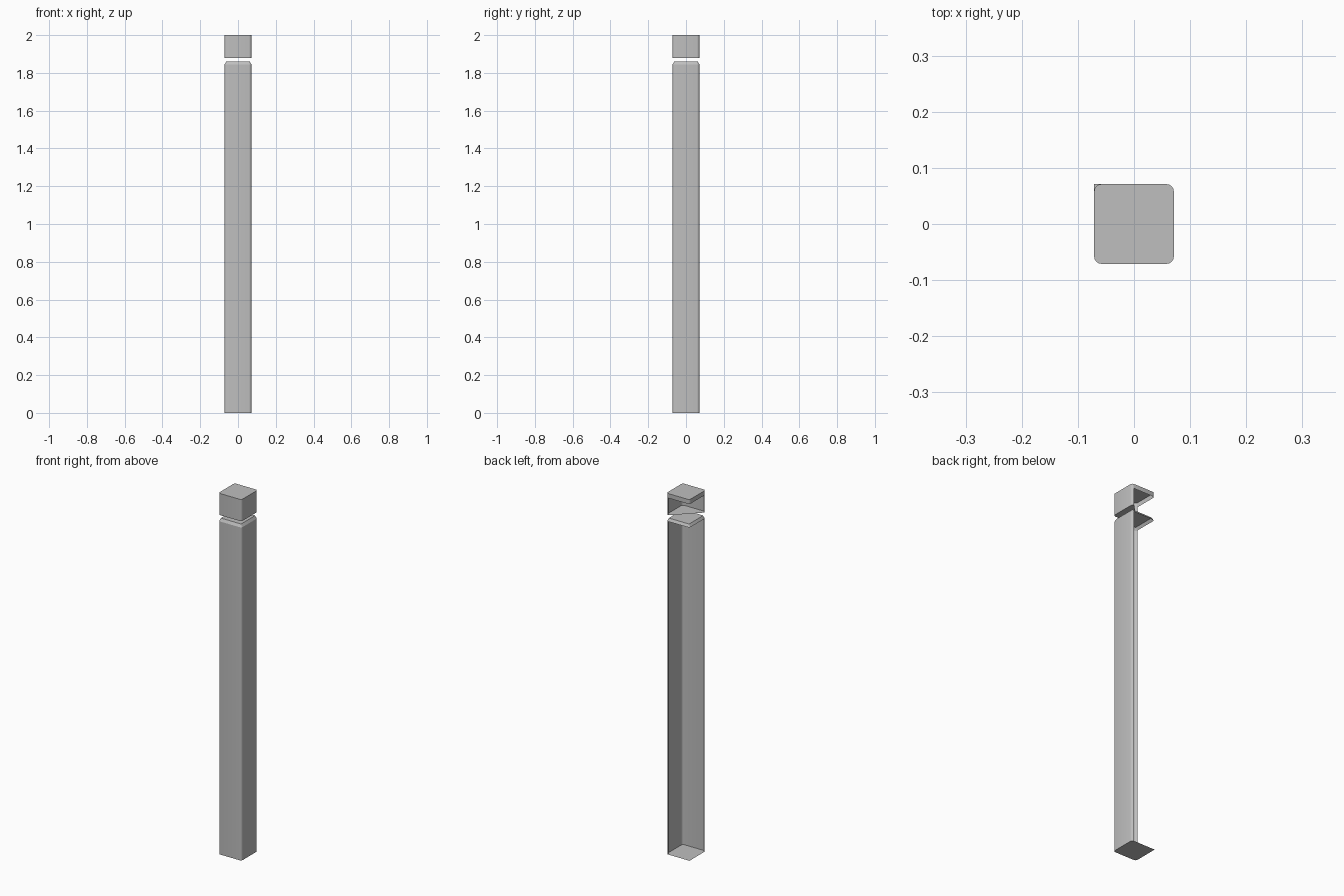
import bpy, bmesh, math

cube = bpy.data.objects.get("Cube")
if cube:
    bpy.data.objects.remove(cube, do_unlink=True)

HALF, RADIUS, STEPS = 0.071, 0.013, 4

grey = bpy.data.materials.new("light_grey")
grey.use_nodes = True
colour = (0.52, 0.52, 0.52, 1)
grey.diffuse_color = colour
grey.node_tree.nodes["Principled BSDF"].inputs["Base Color"].default_value = colour


def corner(sx, sy, inset=0.0):
    """Rounded corner points, running clockwise seen from above."""
    start = math.atan2(sy, sx) + math.pi / 4
    c = HALF - RADIUS
    r = RADIUS - inset
    return [(sx * c + r * math.cos(start - i * math.pi / 2 / STEPS),
             sy * c + r * math.sin(start - i * math.pi / 2 / STEPS))
            for i in range(STEPS + 1)]


def three_corners(inset=0.0):
    return corner(1, 1, inset) + corner(1, -1, inset) + corner(-1, -1, inset)


def full_ring(inset=0.0):
    return three_corners(inset) + corner(-1, 1, inset)


def finish(name, bm):
    mesh = bpy.data.meshes.new(name)
    bm.to_mesh(mesh)
    bm.free()
    mesh.materials.append(grey)
    ob = bpy.data.objects.new(name, mesh)
    bpy.context.collection.objects.link(ob)
    bpy.ops.object.select_all(action="DESELECT")
    ob.select_set(True)
    bpy.context.view_layer.objects.active = ob
    bpy.ops.object.shade_smooth_by_angle(angle=math.radians(30))


def sheet(name, low, z0, high, z1, closed):
    """Thin skin between two matching outlines."""
    bm = bmesh.new()
    a = [bm.verts.new((x, y, z0)) for x, y in low]
    b = [bm.verts.new((x, y, z1)) for x, y in high]
    n = len(a)
    for i in range(n if closed else n - 1):
        j = (i + 1) % n
        bm.faces.new((a[j], a[i], b[i], b[j]))
    finish(name, bm)


def plate(name, outline, z, up=True):
    bm = bmesh.new()
    verts = [bm.verts.new((x, y, z)) for x, y in outline]
    bm.faces.new(verts[::-1] if up else verts)
    finish(name, bm)


# Column: two open sides, square back-left base corner, bevelled lid
base = three_corners() + [(-HALF, HALF)]
plate("column_base", base, 0.0, up=False)
sheet("column_walls", three_corners(), 0.0, three_corners(), 1.845, False)
sheet("column_bevel", full_ring(), 1.845, full_ring(0.009), 1.86, True)
plate("column_lid", full_ring(0.009), 1.86)

# Head: half floor, two walls, a rim all round and a flat top
plate("head_floor", three_corners(), 1.88, up=False)
sheet("head_walls", three_corners(), 1.88, three_corners(), 1.975, False)
sheet("head_rim", full_ring(), 1.975, full_ring(), 2.0, True)
plate("head_top", full_ring(), 2.0)
